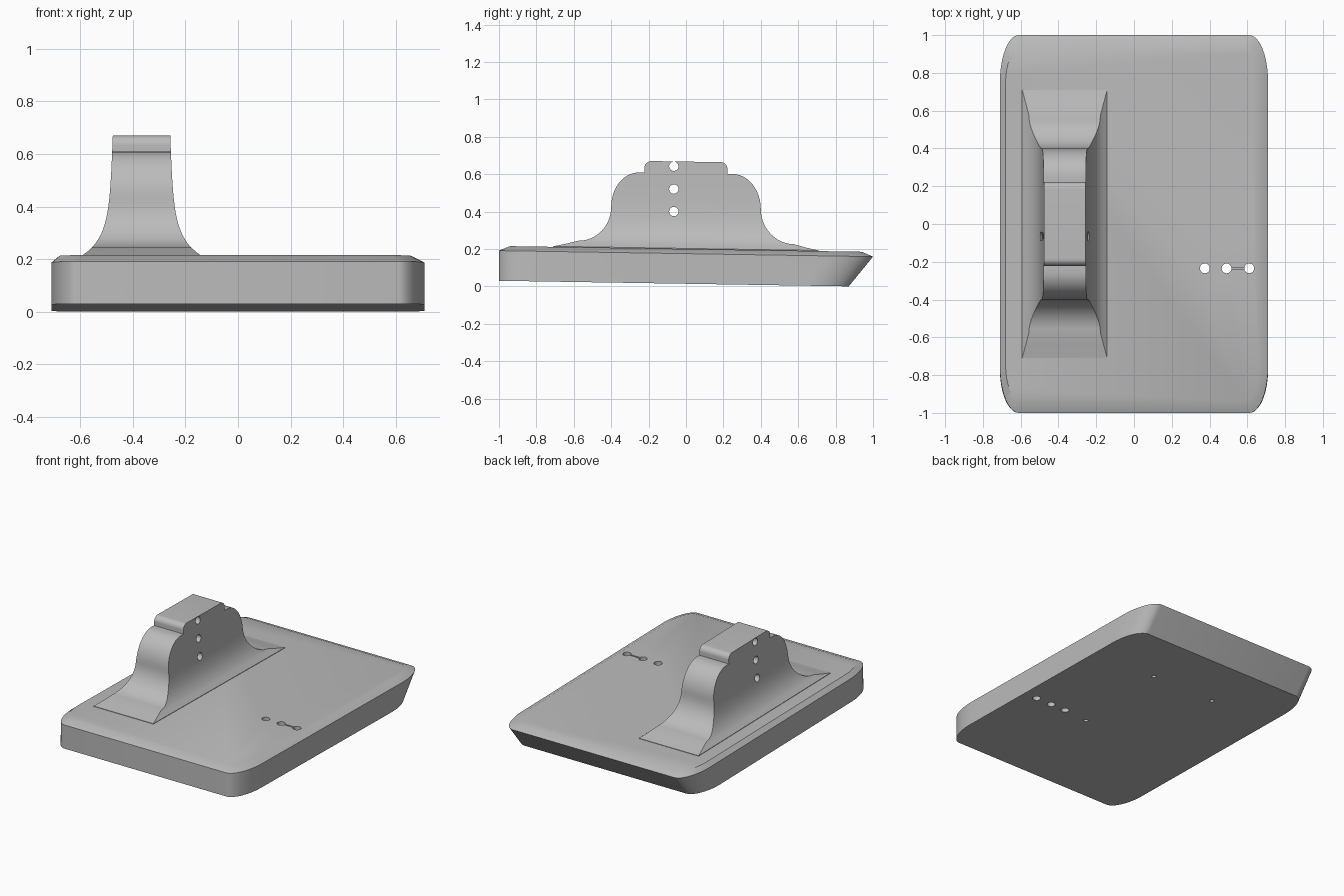
import bpy, bmesh, math
from mathutils import Matrix

cube = bpy.data.objects.get("Cube")
if cube:
    bpy.data.objects.remove(cube, do_unlink=True)

grey = bpy.data.materials.new("plain grey")
grey.use_nodes = True
grey.diffuse_color = (0.5, 0.5, 0.5, 1)
grey.node_tree.nodes["Principled BSDF"].inputs["Base Color"].default_value = (0.5, 0.5, 0.5, 1)

TILT = -0.016  # slope of the whole top along y


def make_object(name, bm):
    bmesh.ops.recalc_face_normals(bm, faces=bm.faces)
    mesh = bpy.data.meshes.new(name)
    bm.to_mesh(mesh)
    bm.free()
    mesh.materials.append(grey)
    ob = bpy.data.objects.new(name, mesh)
    bpy.context.collection.objects.link(ob)
    return ob


def loft(name, rings):
    """Skin a stack of equal-length rings and cap both ends."""
    bm = bmesh.new()
    loops = [[bm.verts.new(p) for p in ring] for ring in rings]
    for a, b in zip(loops, loops[1:]):
        for i in range(len(a)):
            j = (i + 1) % len(a)
            bm.faces.new((a[i], a[j], b[j], b[i]))
    bm.faces.new(loops[0])
    bm.faces.new(loops[-1])
    return make_object(name, bm)


def rounded_ring(x0, x1, y0, y1, rx, ry, z, steps=12):
    """Rectangle with elliptical corners, lying on the tilted plane."""
    centres = [(x1 - rx, y1 - ry), (x0 + rx, y1 - ry), (x0 + rx, y0 + ry), (x1 - rx, y0 + ry)]
    ring = []
    for k, (cx, cy) in enumerate(centres):
        for i in range(steps + 1):
            a = math.pi / 2 * (k + i / steps)
            x, y = cx + rx * math.cos(a), cy + ry * math.sin(a)
            ring.append((x, y, z + TILT * y))
    return ring


def cut(target, cutter):
    mod = target.modifiers.new("cut", "BOOLEAN")
    mod.operation = "DIFFERENCE"
    mod.solver = "EXACT"
    mod.object = cutter
    bpy.context.view_layer.objects.active = target
    bpy.ops.object.modifier_apply(modifier=mod.name)
    bpy.data.objects.remove(cutter, do_unlink=True)


def drill(target, location, radius, depth, axis="Z"):
    bm = bmesh.new()
    matrix = Matrix.Translation(location)
    if axis == "X":
        matrix = matrix @ Matrix.Rotation(math.pi / 2, 4, "Y")
    bmesh.ops.create_cone(bm, cap_ends=True, segments=24, radius1=radius, radius2=radius,
                          depth=depth, matrix=matrix)
    cut(target, make_object("drill", bm))


# Base plate: underside, rim, chamfered top; the back wall leans outward
base = loft("base_plate", [
    rounded_ring(-0.71, 0.71, -1, 0.87, 0.1, 0.23, 0.014),
    rounded_ring(-0.71, 0.71, -1, 1, 0.1, 0.25, 0.175),
    rounded_ring(-0.68, 0.66, -0.94, 0.94, 0.08, 0.2, 0.2),
])

# Row of through holes, with a thin groove joining the outer pair
for x in (0.375, 0.49, 0.61):
    drill(base, (x, -0.235, 0.1), 0.026, 0.6)
bm = bmesh.new()
bmesh.ops.create_cube(bm, size=1, matrix=Matrix.Translation((0.55, -0.235, 0.2))
                      @ Matrix.Diagonal((0.1, 0.01, 0.08, 1)))
cut(base, make_object("groove", bm))

# Small blind holes underneath
for x, y in ((0.23, 0.47), (-0.25, 0.47), (0.19, -0.25)):
    drill(base, (x, y, 0), 0.014, 0.12)

# Upright: flared foot, round shoulders and a narrower cap, as (half length, height)
quarter = [math.pi / 2 * i / 12 for i in range(13)]
profile = [(0.71, 0.15), (0.71, 0.203), (0.64, 0.218)]
profile += [(0.575 - 0.175 * math.sin(a), 0.42 - 0.185 * math.cos(a)) for a in quarter]
profile += [(0.25 + 0.15 * math.cos(a), 0.42 + 0.185 * math.sin(a)) for a in quarter[1:]]
profile += [(0.222, 0.605)]
profile += [(0.185 + 0.037 * math.cos(a), 0.63 + 0.037 * math.sin(a)) for a in quarter]


def half_width(z):
    z = max(z, 0.203)
    return 0.109 + 0.016 * (0.67 - z) / 0.47 + 0.1 * math.exp((0.203 - z) / 0.075)


rings = []
for length, z in profile:
    w = half_width(z)
    rings.append([(-0.367 + sx * w, sy * length, z + TILT * sy * length)
                  for sx, sy in ((-1, -1), (1, -1), (1, 1), (-1, 1))])
upright = loft("upright", rings)

# Three cross holes through the upright
for z in (0.4, 0.52, 0.642):
    drill(upright, (-0.367, -0.065, z), 0.025, 0.8, "X")

for ob in (base, upright):
    bpy.ops.object.select_all(action="DESELECT")
    ob.select_set(True)
    bpy.context.view_layer.objects.active = ob
    bpy.ops.object.shade_smooth_by_angle(angle=math.radians(30))
